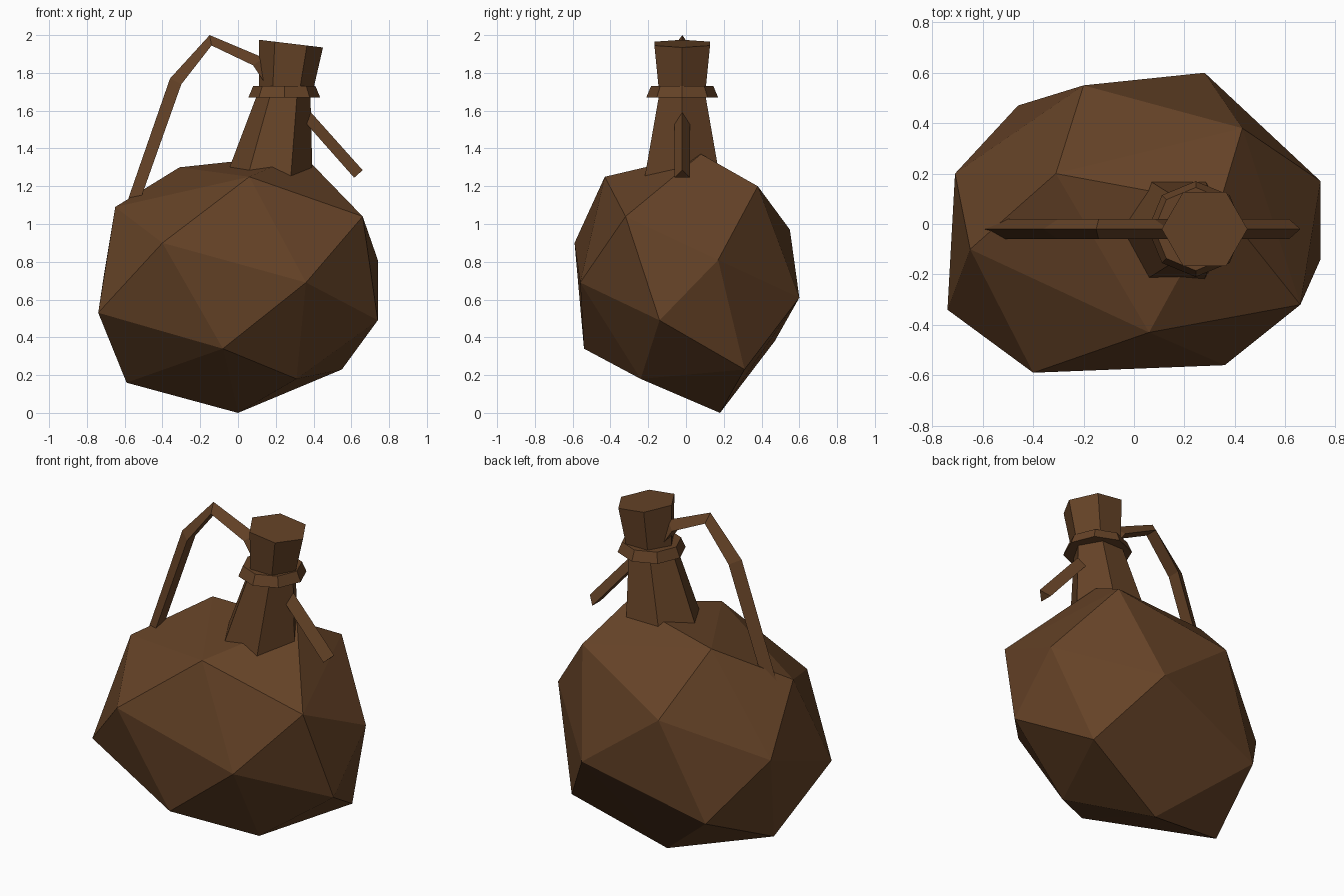
import bpy, bmesh
from math import cos, sin, tau

cube = bpy.data.objects.get("Cube")
if cube:
    bpy.data.objects.remove(cube, do_unlink=True)

# One brown leather colour throughout
BROWN = (0.13, 0.055, 0.02, 1.0)
leather = bpy.data.materials.new("brown_leather")
leather.use_nodes = True
leather.diffuse_color = BROWN
shader = next(n for n in leather.node_tree.nodes if n.type == 'BSDF_PRINCIPLED')
shader.inputs["Base Color"].default_value = BROWN
shader.inputs["Roughness"].default_value = 0.9

AXIS_Y = -0.02   # depth of the neck, handle and spout centre line


def finish(bm, name):
    """Turn a bmesh into a flat-shaded leather object."""
    bmesh.ops.recalc_face_normals(bm, faces=bm.faces[:])
    mesh = bpy.data.meshes.new(name)
    bm.to_mesh(mesh)
    bm.free()
    mesh.materials.append(leather)
    obj = bpy.data.objects.new(name, mesh)
    bpy.context.scene.collection.objects.link(obj)
    return obj


def skin(bm, loops):
    """Bridge successive vertex loops and cap both ends."""
    for low, high in zip(loops, loops[1:]):
        count = len(low)
        for i in range(count):
            j = (i + 1) % count
            bm.faces.new((low[i], low[j], high[j], high[i]))
    bm.faces.new(loops[0])
    bm.faces.new(loops[-1])


def tapered_prism(name, sides, sections):
    """Prism through sections of (centre x, z, radius, slope along x)."""
    bm = bmesh.new()
    loops = []
    for cx, z, radius, slope in sections:
        loop = []
        for i in range(sides):
            dx = radius * cos(tau * i / sides)
            dy = radius * sin(tau * i / sides)
            loop.append(bm.verts.new((cx + dx, AXIS_Y + dy, z + slope * dx)))
        loops.append(loop)
    skin(bm, loops)
    return finish(bm, name)


def ridged_strap(name, stations, half_width=0.04):
    """Triangular bar: a single outer ridge and a flat inner side."""
    bm = bmesh.new()
    loops = []
    for (ox, oz), (ix, iz) in stations:
        loops.append([bm.verts.new(co) for co in (
            (ox, AXIS_Y, oz),
            (ix, AXIS_Y + half_width, iz),
            (ix, AXIS_Y - half_width, iz))])
    skin(bm, loops)
    return finish(bm, name)


# Bulging faceted body: hull around its corner points
corners = [
    (0, .18, 0), (.31, -.24, .18), (.55, .31, .23), (-.59, 0, .16),
    (-.08, -.54, .34), (-.46, .47, .38),
    (.74, -.14, .49), (.74, .17, .81), (.36, -.56, .69), (-.74, -.34, .53),
    (-.71, .2, .73), (.28, .6, .61), (-.2, .55, .97), (-.4, -.59, .9),
    (.66, -.32, 1.04), (-.65, -.1, 1.09), (.06, -.43, 1.25),
    (.43, .38, 1.2), (-.31, .2, 1.3), (.34, .08, 1.37),
]
bm = bmesh.new()
for corner in corners:
    bm.verts.new(corner)
bmesh.ops.convex_hull(bm, input=bm.verts[:])
finish(bm, "body")

# Neck, collar and stopper
tapered_prism("neck", 6, [(.16, 1.22, .235, 0), (.245, 1.7, .138, 0)])
tapered_prism("collar", 8, [(.245, 1.67, .19, 0), (.245, 1.73, .165, 0)])
tapered_prism("stopper", 6, [(.255, 1.71, .143, 0), (.28, 1.955, .17, -.12)])

# Arched handle from the shoulder to the stopper
ridged_strap("handle", [
    ((-.61, 1.05), (-.545, 1.05)),
    ((-.36, 1.77), (-.3, 1.74)),
    ((-.15, 2.0), (-.14, 1.945)),
    ((.135, 1.88), (.08, 1.84)),
    ((.19, 1.78), (.14, 1.75)),
])

# Short spout slanting down from the neck
ridged_strap("spout", [
    ((.32, 1.665), (.31, 1.59)),
    ((.66, 1.285), (.615, 1.245)),
])
